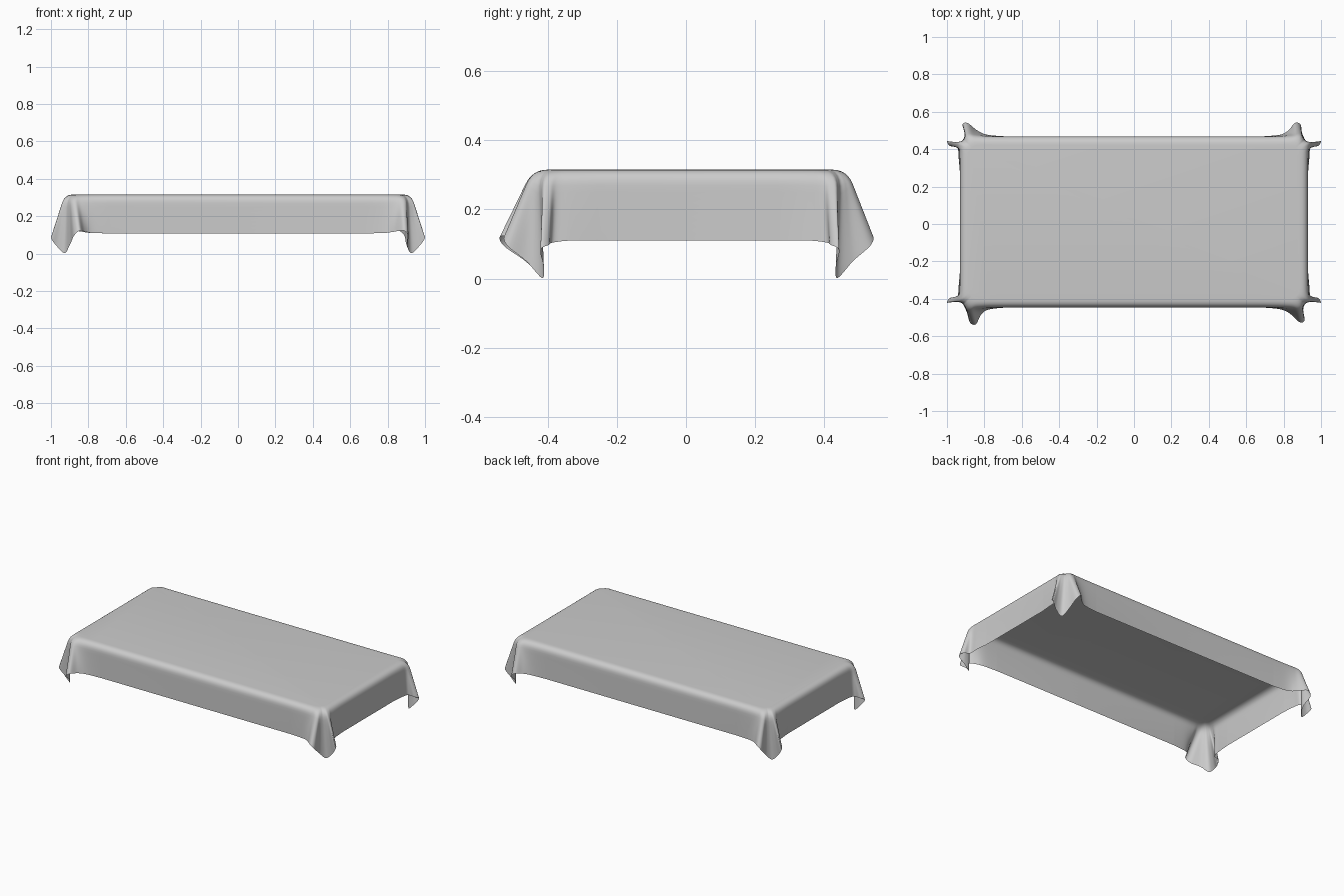
import bpy
from mathutils import Vector

if "Cube" in bpy.data.objects:
    bpy.data.objects.remove(bpy.data.objects["Cube"])

TOP, INSET = 0.315, 0.045

# one corner of the cloth: edge point (x, depth from side) -> hem point (x, depth, z)
CORNER = [
    (0.68, 0.00, 0.68, 0.000, 0.108),
    (0.78, 0.00, 0.78, 0.010, 0.110),
    (0.845, 0.00, 0.825, 0.035, 0.117),
    (0.875, -0.002, 0.860, 0.078, 0.123),
    (0.893, -0.005, 0.890, 0.070, 0.095),
    (0.905, -0.010, 0.900, 0.015, 0.050),
    (0.912, -0.017, 0.925, -0.030, 0.002),
    (0.919, -0.025, 0.965, -0.035, 0.035),
    (0.925, -0.037, 0.999, -0.025, 0.082),
    (0.928, -0.055, 0.985, -0.050, 0.098),
    (0.930, -0.080, 0.945, -0.060, 0.104),
    (0.930, -0.120, 0.938, -0.110, 0.110),
    (0.930, -0.200, 0.930, -0.200, 0.110),
]


def spline(points, steps=6):
    """Smooth open curve through points of any dimension."""
    p = [points[0]] + points + [points[-1]]
    out = []
    for i in range(1, len(p) - 2):
        for s in range(steps):
            t = s / steps
            out.append([0.5 * (2 * b + (c - a) * t + (2 * a - 5 * b + 4 * c - d) * t * t
                               + (3 * b - a - 3 * c + d) * t ** 3)
                        for a, b, c, d in zip(p[i - 1], p[i], p[i + 1], p[i + 2])])
    out.append(list(points[-1]))
    return out


def column(wx, wd, hx, hd, hz, sx, sy, flare, shift):
    """Points running from the flat top over the rounded edge to the hem."""
    depth = 0.468 if sy > 0 else 0.446
    lobe = max(hd, 0)
    hx += shift * lobe / 0.08
    wall = Vector((sx * wx, sy * (depth + wd), TOP))
    hem = Vector((sx * hx, sy * (depth + hd + lobe * flare), hz))
    inner = Vector((wall.x * (1 - INSET / 0.93), wall.y * (1 - INSET / depth), TOP))
    shoulder = wall.lerp(hem, 0.22)
    pts = []
    for k in range(7):
        t = k / 6
        pts.append(inner * (1 - t) ** 2 + wall * 2 * t * (1 - t) + shoulder * t * t)
    for k in range(1, 9):
        pts.append(shoulder.lerp(hem, k / 8))
    return pts


# four corners, counter-clockwise, each with slightly different folds
columns = []
for sx, sy, flare, shift in ((1, 1, -0.08, 0.0), (-1, 1, -0.08, 0.03),
                             (-1, -1, 0.15, -0.015), (1, -1, 0.0, 0.025)):
    cols = [column(*row, sx, sy, flare, shift) for row in spline(CORNER)]
    columns += cols[::-1] if sx * sy > 0 else cols

# skin the columns into one sheet and close the flat top
n, m = len(columns), len(columns[0])
verts = [p for col in columns for p in col]
faces = [[i * m for i in range(n)]]
for i in range(n):
    a, b = i * m, (i + 1) % n * m
    faces += [(a + j, a + j + 1, b + j + 1, b + j) for j in range(m - 1)]

mesh = bpy.data.meshes.new("tablecloth")
mesh.from_pydata(verts, [], faces)
mesh.update()
cloth = bpy.data.objects.new("tablecloth", mesh)
bpy.context.collection.objects.link(cloth)
mesh.polygons.foreach_set("use_smooth", [True] * len(mesh.polygons))
